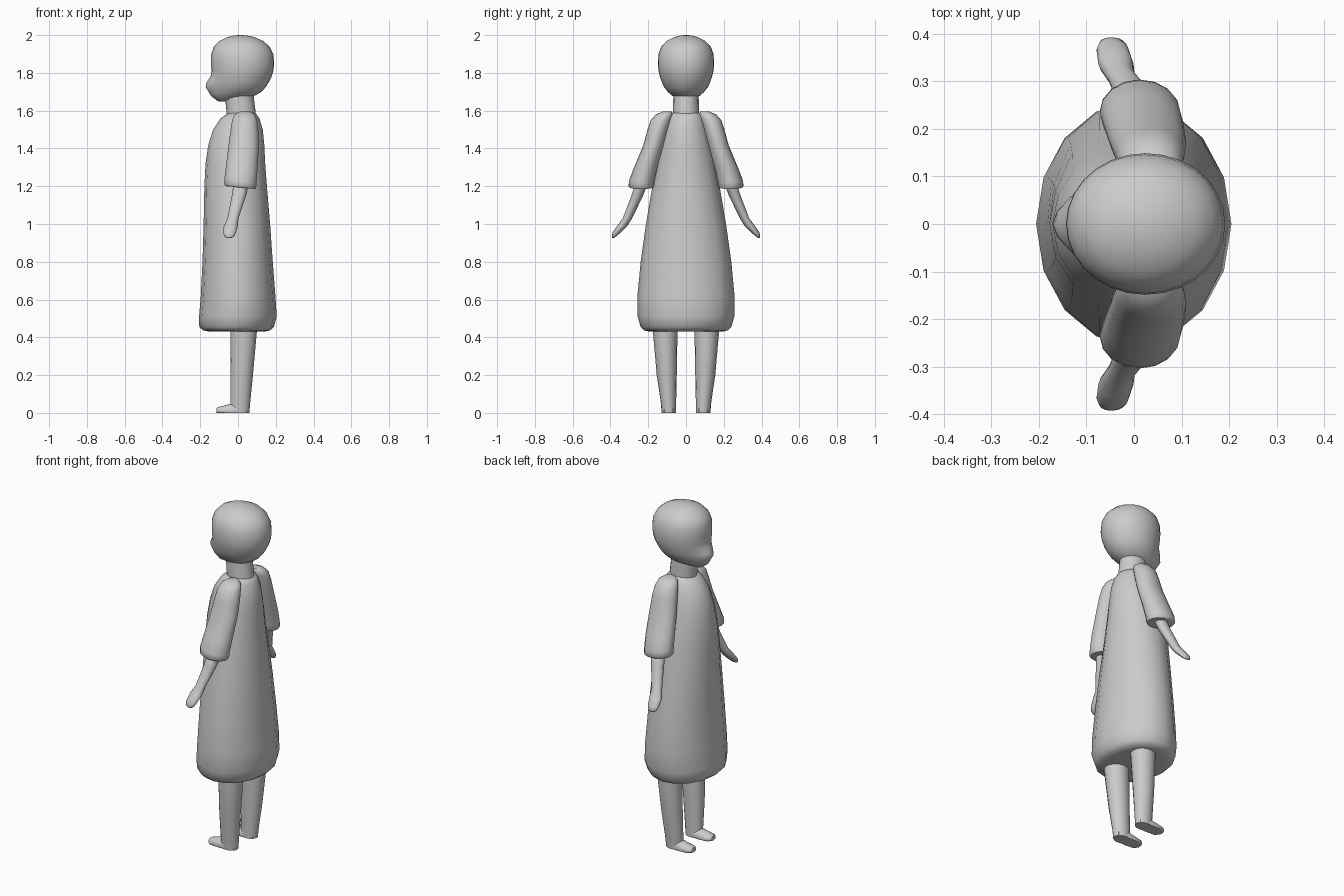
import bpy, bmesh, math


def loft(name, rings, segs=16, axis="z", mirror=False, shape=None, angle=50):
    """Skin elliptical rings (position, centre a, centre b, radius a, radius b)."""
    bm = bmesh.new()
    loops = []
    for p, ca, cb, ra, rb in rings:
        loop = []
        for i in range(segs):
            t = 2 * math.pi * i / segs
            a, b = ca + ra * math.cos(t), cb + rb * math.sin(t)
            loop.append(bm.verts.new((a, b, p) if axis == "z" else (p, a, b)))
        loops.append(loop)
    for lo, hi in zip(loops, loops[1:]):
        for i in range(segs):
            j = (i + 1) % segs
            bm.faces.new((lo[i], lo[j], hi[j], hi[i]))
    # close both ends with a fan
    for loop in (loops[0], loops[-1]):
        bmesh.ops.poke(bm, faces=[bm.faces.new(loop)])
    if shape:
        for v in bm.verts:
            shape(v.co)
    bmesh.ops.recalc_face_normals(bm, faces=bm.faces)
    mesh = bpy.data.meshes.new(name)
    bm.to_mesh(mesh)
    bm.free()
    ob = bpy.data.objects.new(name, mesh)
    bpy.context.collection.objects.link(ob)
    bpy.ops.object.select_all(action="DESELECT")
    bpy.context.view_layer.objects.active = ob
    ob.select_set(True)
    bpy.ops.object.shade_smooth_by_angle(angle=math.radians(angle))
    if mirror:
        m = ob.modifiers.new("Mirror", "MIRROR")
        m.use_axis = (False, True, False)
        m.use_mirror_merge = False
    return ob


def spans(rows):
    """Rows of z, min x, max x, half width in y -> centred rings."""
    return [(z, (a + b) / 2, 0, (b - a) / 2, w) for z, a, b, w in rows]


def muzzle(co):
    """Pull the lower face forward and the chin down."""
    w = max(0, 1 - (co.y / 0.1) ** 2) ** 2 * min(1, max(0, -co.x / 0.12))
    bump = math.exp(-((co.z - 1.73) / 0.038) ** 2)
    drop = min(1, max(0, (1.725 - co.z) / 0.04))
    co.x -= 0.042 * w * bump
    co.z -= 0.036 * w * drop


def flat_sole(co):
    co.z = max(0, co.z)


# dress
loft("dress", spans([
    (0.43, -0.15, 0.14, 0.19), (0.437, -0.185, 0.17, 0.222),
    (0.455, -0.205, 0.19, 0.24), (0.51, -0.206, 0.205, 0.256),
    (0.62, -0.197, 0.198, 0.257), (0.8, -0.188, 0.184, 0.24),
    (1.0, -0.182, 0.17, 0.212), (1.2, -0.178, 0.153, 0.178),
    (1.32, -0.172, 0.144, 0.158), (1.42, -0.157, 0.139, 0.138),
    (1.5, -0.132, 0.131, 0.118), (1.56, -0.092, 0.113, 0.098),
    (1.585, -0.055, 0.095, 0.082), (1.592, -0.02, 0.07, 0.06)]))

# head
loft("head", spans([
    (1.666, -0.06, 0.06, 0.045), (1.68, -0.10, 0.09, 0.075),
    (1.70, -0.12, 0.125, 0.097), (1.725, -0.13, 0.147, 0.116),
    (1.75, -0.135, 0.163, 0.128), (1.78, -0.138, 0.178, 0.138),
    (1.81, -0.14, 0.187, 0.146), (1.85, -0.143, 0.192, 0.149),
    (1.9, -0.142, 0.187, 0.146), (1.94, -0.127, 0.166, 0.131),
    (1.97, -0.097, 0.132, 0.102), (1.99, -0.055, 0.085, 0.062),
    (1.998, -0.02, 0.045, 0.028), (2.0, 0.005, 0.02, 0.008)]),
    segs=28, shape=muzzle, angle=80)

# neck
loft("neck", spans([(1.56, -0.058, 0.097, 0.07), (1.72, -0.073, 0.078, 0.066)]))

# sleeves
loft("sleeve", [
    (1.193, 0.012, 0.236, 0.078, 0.062), (1.2, 0.012, 0.237, 0.084, 0.067),
    (1.23, 0.013, 0.234, 0.085, 0.068), (1.3, 0.02, 0.212, 0.084, 0.063),
    (1.42, 0.03, 0.17, 0.08, 0.055), (1.5, 0.034, 0.148, 0.073, 0.056),
    (1.55, 0.035, 0.132, 0.066, 0.055), (1.58, 0.036, 0.114, 0.054, 0.045),
    (1.595, 0.038, 0.1, 0.03, 0.025)],
    mirror=True, shape=lambda co: setattr(co, "z", co.z - 0.1 * (co.x - 0.012)
                                          if co.z < 1.25 else co.z))

# arms and hands
loft("arm", [
    (1.26, 0.025, 0.22, 0.042, 0.034), (1.15, 0.005, 0.258, 0.038, 0.031),
    (1.03, -0.027, 0.31, 0.029, 0.025), (0.99, -0.038, 0.337, 0.037, 0.027),
    (0.955, -0.045, 0.367, 0.034, 0.022), (0.935, -0.047, 0.381, 0.026, 0.012),
    (0.926, -0.047, 0.386, 0.014, 0.005)], segs=12, mirror=True, angle=80)

# legs
loft("leg", [
    (0.0, 0.01, 0.091, 0.05, 0.038), (0.06, 0.012, 0.093, 0.053, 0.041),
    (0.2, 0.019, 0.102, 0.06, 0.053), (0.43, 0.03, 0.11, 0.07, 0.065),
    (0.6, 0.035, 0.11, 0.07, 0.065)], mirror=True)

# feet
loft("foot", [
    (-0.115, 0.091, 0.012, 0.022, 0.014), (-0.1, 0.091, 0.01, 0.036, 0.022),
    (-0.05, 0.091, 0.008, 0.039, 0.037), (0.0, 0.091, 0.01, 0.038, 0.05),
    (0.05, 0.091, 0.01, 0.025, 0.04)],
    axis="x", mirror=True, shape=flat_sole)
